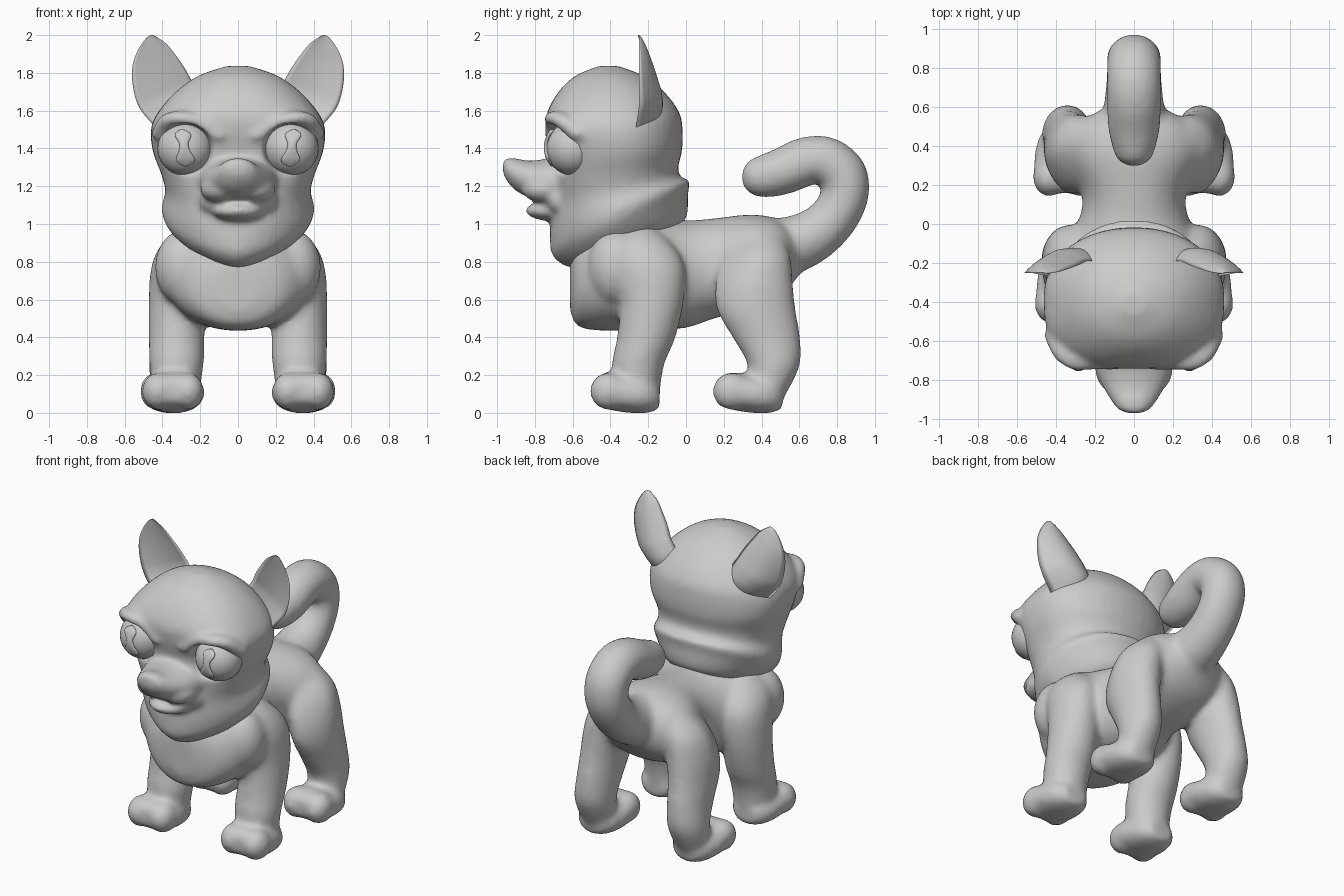
import bpy, bmesh, math
from mathutils import Vector, Matrix


def spline(rows, steps=4):
    """Catmull-Rom interpolation of rows of numbers."""
    out = []
    for i in range(len(rows) - 1):
        a, b, c, d = (rows[max(0, min(len(rows) - 1, i + k))] for k in (-1, 0, 1, 2))
        for s in range(steps):
            t = s / steps
            out.append([0.5 * (2 * q + (r - p) * t + (2 * p - 5 * q + 4 * r - w) * t * t
                               + (3 * q - p - 3 * r + w) * t ** 3)
                        for p, q, r, w in zip(a, b, c, d)])
    return out + [list(rows[-1])]


def skin(bm, rings):
    """Bridge closed rings and cap both ends."""
    vs = [[bm.verts.new(p) for p in r] for r in rings]
    n = len(vs[0])
    for a, b in zip(vs, vs[1:]):
        for i in range(n):
            bm.faces.new((a[i], a[(i + 1) % n], b[(i + 1) % n], b[i]))
    bm.faces.new(vs[0])
    bm.faces.new(vs[-1])


def loft(bm, rows, n=2.0, side=1, seg=40):
    """Rows: x, y, z, half width in x, half width along a direction tilted in yz, tilt,
    and optionally the squareness of the negative half."""
    rings = []
    for x, y, z, rx, rv, ang, *front in spline(rows):
        v = Vector((0, math.cos(math.radians(ang)), math.sin(math.radians(ang))))
        ring = []
        for i in range(seg):
            c, s = math.cos(2 * math.pi * i / seg), math.sin(2 * math.pi * i / seg)
            e = front[0] if front and s < 0 else n
            a = math.copysign(abs(c) ** (2 / e), c) * max(rx, .004)
            b = math.copysign(abs(s) ** (2 / e), s) * max(rv, .004)
            ring.append(Vector((side * (x + a), y, z)) + v * b)
        rings.append(ring)
    skin(bm, rings)


def blob(bm, c, r):
    bmesh.ops.create_uvsphere(bm, u_segments=32, v_segments=20, radius=1,
                              matrix=Matrix.Translation(c) @ Matrix.Diagonal((*r, 1)))


def finish(bm, name):
    bmesh.ops.recalc_face_normals(bm, faces=bm.faces[:])
    me = bpy.data.meshes.new(name)
    bm.to_mesh(me)
    bm.free()
    me.polygons.foreach_set("use_smooth", [True] * len(me.polygons))
    ob = bpy.data.objects.new(name, me)
    bpy.context.collection.objects.link(ob)
    return ob


def fuse(ob, voxel, smooth, cutter=None):
    """Melt overlapping parts into one soft skin."""
    def remesh():
        m = ob.modifiers.new("fuse", 'REMESH')
        m.mode, m.voxel_size, m.use_smooth_shade = 'VOXEL', voxel, True
    remesh()
    if cutter:
        b = ob.modifiers.new("cut", 'BOOLEAN')
        b.operation, b.object, b.solver = 'DIFFERENCE', cutter, 'EXACT'
        cutter.hide_render = True
        cutter.hide_set(True)
        remesh()
    s = ob.modifiers.new("soften", 'SMOOTH')
    s.factor, s.iterations = 0.5, smooth


# Torso, legs, paws and tail
bm = bmesh.new()
loft(bm, [(0, -.615, .67, .10, .12, 90), (0, -.575, .68, .25, .22, 90), (0, -.44, .72, .37, .285, 90),
          (0, -.2, .74, .38, .30, 90), (0, 0, .735, .29, .285, 90), (0, .15, .765, .265, .265, 90),
          (0, .35, .80, .34, .25, 90), (0, .5, .82, .30, .20, 90), (0, .6, .83, .14, .10, 90)], 2.1)
for s in (1, -1):
    blob(bm, (s * .29, -.37, .77), (.15, .15, .2))
    loft(bm, [(.33, -.25, .08, .12, .11, 0), (.325, -.255, .25, .143, .138, 0), (.325, -.21, .4, .148, .155, 0),
              (.33, -.18, .6, .143, .17, 0), (.325, -.2, .78, .133, .19, 0), (.285, -.24, .9, .115, .16, 0),
              (.22, -.26, .99, .07, .08, 0)], 2, s)
    loft(bm, [(.35, .42, .08, .11, .10, 0, 2), (.345, .465, .25, .125, .138, 0, 2),
              (.335, .425, .4, .127, .18, 0, 1.9), (.325, .37, .55, .137, .21, 0, 1.7),
              (.305, .36, .7, .145, .205, 0, 1.5), (.265, .38, .84, .135, .17, 0, 1.4),
              (.19, .40, .96, .08, .09, 0, 1.5)], 2, s)
    # Paws with two soft toes
    for x, y in ((.34, 0), (.35, .65)):
        loft(bm, [(x, y - .49, .115, .08, .05, 90), (x, y - .46, .12, .13, .08, 90),
                  (x, y - .4, .115, .16, .1, 90), (x, y - .3, .1, .16, .1, 90),
                  (x, y - .2, .09, .135, .09, 90), (x, y - .14, .08, .08, .06, 90)], 2.2, s)
        for dx in (-.075, .085):
            blob(bm, (s * (x + dx), y - .41, .115), (.085, .1, .1))
loft(bm, [(0, .46, .86, .18, .165, 100), (0, .64, .92, .15, .145, 117), (0, .77, 1.02, .14, .13, 140),
          (0, .84, 1.15, .139, .127, 170), (0, .825, 1.265, .139, .132, 207), (0, .73, 1.335, .139, .132, 245),
          (0, .62, 1.325, .139, .132, 280), (0, .5, 1.275, .134, .124, 290), (0, .4, 1.25, .113, .112, 280),
          (0, .33, 1.245, .085, .085, 275), (0, .295, 1.245, .03, .03, 270)])
fuse(finish(bm, "body"), .018, 14)

# Eye socket cutter
bm = bmesh.new()
for s in (1, -1):
    blob(bm, (s * .28, -.71, 1.395), (.145, .15, .14))
sockets = finish(bm, "eye_socket_cutter")

# Skull, ruff, brows, muzzle and jaw
bm = bmesh.new()
loft(bm, [(0, -.30, .86, .20, .26, 22, 1.7), (0, -.32, .91, .30, .35, 22, 1.6),
          (0, -.35, 1.0, .38, .395, 24, 1.65), (0, -.35, 1.08, .405, .40, 22, 1.8),
          (0, -.365, 1.17, .385, .35, 12, 2.1), (0, -.37, 1.26, .405, .33, 6, 2.5),
          (0, -.365, 1.38, .45, .345, 2, 2.7), (0, -.378, 1.5, .462, .36, 0, 2.9),
          (0, -.385, 1.59, .425, .35, 0, 2.7), (0, -.395, 1.70, .33, .28, 0, 2.3),
          (0, -.405, 1.785, .21, .18, 0, 2.1), (0, -.41, 1.837, .06, .05, 0, 2)], 2.1)
for s in (1, -1):
    for x, y, z in spline([(.1, -.695, 1.47), (.2, -.695, 1.535), (.3, -.695, 1.56),
                           (.37, -.65, 1.545), (.41, -.57, 1.48)], 4):
        blob(bm, (s * x, y, z), (.05, .055, .04))
    blob(bm, (s * .09, -.74, 1.185), (.11, .13, .075))
    # Corners of the smile
    blob(bm, (s * .13, -.66, 1.13), (.08, .08, .08))
loft(bm, [(0, -.55, 1.24, .23, .15, 90), (0, -.72, 1.225, .20, .125, 90), (0, -.82, 1.235, .165, .1, 90),
          (0, -.9, 1.26, .12, .085, 90), (0, -.95, 1.29, .08, .06, 90), (0, -.97, 1.30, .03, .03, 90)])
blob(bm, (0, -.91, 1.305), (.085, .055, .045))
blob(bm, (0, -.70, 1.07), (.14, .15, .055))
fuse(finish(bm, "head"), .013, 12, sockets)

for s, tag in ((1, "left"), (-1, "right")):
    # Eyeball and raised pupil
    bm = bmesh.new()
    blob(bm, (s * .28, -.6, 1.40), (.147, .14, .143))
    finish(bm, tag + "_eye")
    bm = bmesh.new()
    loft(bm, [(.285 + dz * .1, -.6 - .14 * math.sqrt(1 - (dz / .145) ** 2), 1.405 + dz, r, .013, 0)
              for dz, r in ((-.1, .01), (-.085, .04), (-.06, .05), (-.02, .03), (.02, .024),
                            (.06, .042), (.08, .036), (.095, .01))], 2, s)
    finish(bm, tag + "_pupil")

    # Cupped ear: inner edge x z, outer edge x z, depth
    bm = bmesh.new()
    rings = []
    for xi, zi, xo, zo, d in spline([(.17, 1.58, .36, 1.42, .06), (.19, 1.67, .445, 1.52, .11),
                                     (.24, 1.75, .525, 1.62, .10), (.285, 1.83, .558, 1.74, .08),
                                     (.335, 1.90, .558, 1.84, .06), (.38, 1.955, .53, 1.92, .04),
                                     (.425, 1.987, .49, 1.98, .02), (.45, 2.0, .462, 2.0, .005)]):
        ring = []
        for i in range(24):
            k = i if i <= 12 else 24 - i
            t = k / 12
            bulge = 1 - (2 * t - 1) ** 2
            y = -.19 - .06 * t - .065 * max(0, (zi - 1.75) / .25) * (1 - t)
            y -= .03 * max(0, (1.75 - zi) / .17) * t
            y += d * bulge * (.9 if i <= 12 else .2)
            ring.append(Vector((s * (xi + (xo - xi) * t), y, zi + (zo - zi) * t)))
        rings.append(ring)
    skin(bm, rings)
    finish(bm, tag + "_ear")
